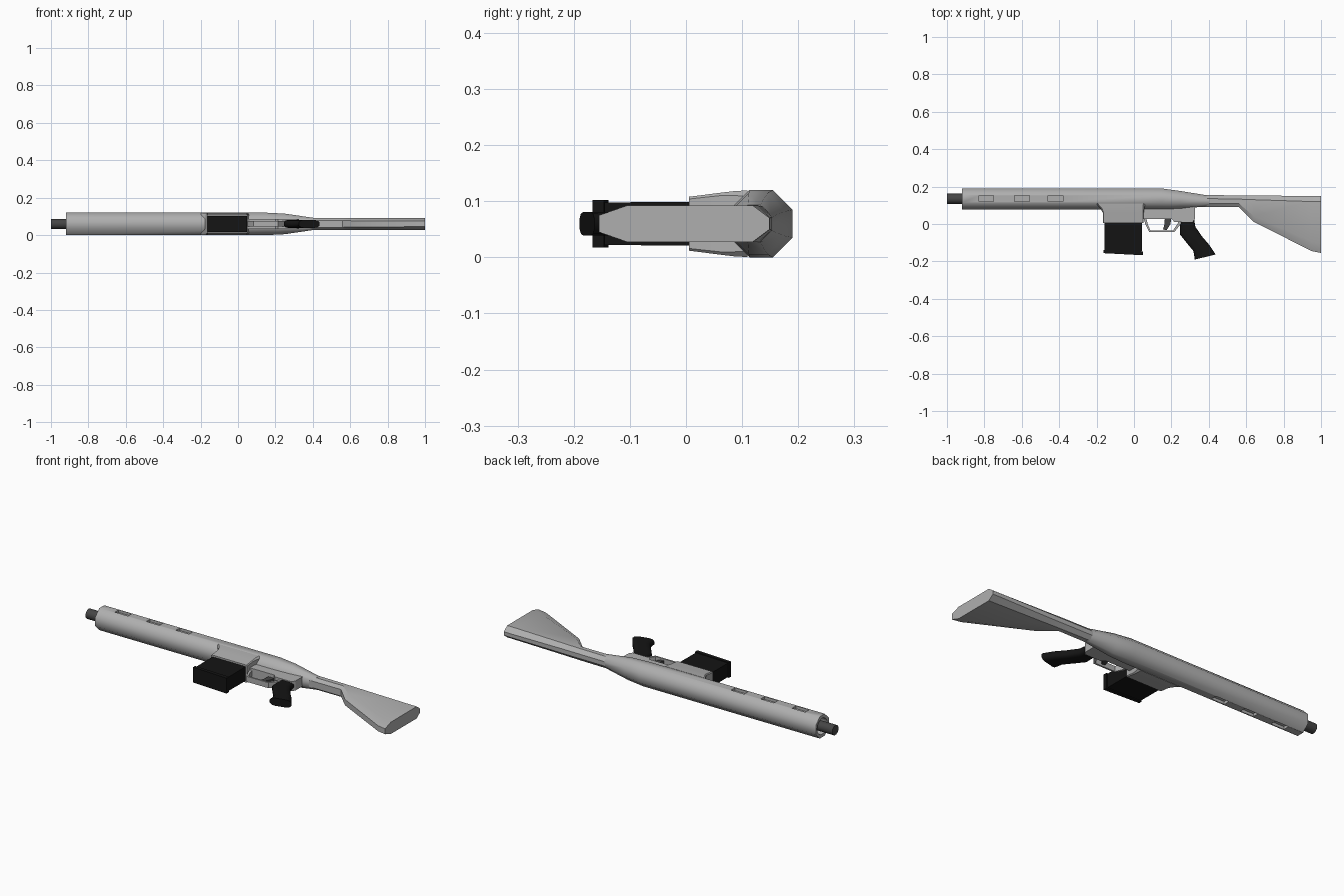
import bpy, bmesh, math
from mathutils import Vector, Matrix

if "Cube" in bpy.data.objects:
    bpy.data.objects.remove(bpy.data.objects["Cube"])

ZC = 0.06  # mid plane of the model lying on its side


def material(name, v):
    m = bpy.data.materials.new(name)
    m.diffuse_color = (v, v, v, 1)
    m.use_nodes = True
    m.node_tree.nodes["Principled BSDF"].inputs["Base Color"].default_value = m.diffuse_color
    return m


GREY = material("light_grey", 0.43)
STEEL = material("dark_steel", 0.06)
BLACK = material("black", 0.007)


def finish(name, bm, mat, angle=30):
    bmesh.ops.recalc_face_normals(bm, faces=bm.faces)
    mesh = bpy.data.meshes.new(name)
    bm.to_mesh(mesh)
    bm.free()
    mesh.materials.append(mat)
    ob = bpy.data.objects.new(name, mesh)
    bpy.context.collection.objects.link(ob)
    smooth(ob, angle)
    return ob


def smooth(ob, angle):
    bpy.ops.object.select_all(action='DESELECT')
    ob.select_set(True)
    bpy.context.view_layer.objects.active = ob
    bpy.ops.object.shade_smooth_by_angle(angle=math.radians(angle))


def loft(name, rings, mat, angle=30):
    bm = bmesh.new()
    vs = [[bm.verts.new(p) for p in r] for r in rings]
    n = len(vs[0])
    for a, b in zip(vs, vs[1:]):
        for i in range(n):
            j = (i + 1) % n
            bm.faces.new((a[i], a[j], b[j], b[i]))
    bm.faces.new(vs[0])
    bm.faces.new(vs[-1])
    return finish(name, bm, mat, angle)


def prism(name, pts, half, mat):
    return loft(name, [[(x, y, ZC + s * half) for x, y in pts] for s in (-1, 1)], mat)


def section(x, yb, yt, hw, hb, cb, ht, ct):
    """Chamfered cross-section at x: half widths at middle, bottom, top."""
    side = [(yb, hb), (yb + cb, hw), (yt - ct, hw), (yt, ht)]
    return [(x, y, ZC + w) for y, w in side] + [(x, y, ZC - w) for y, w in reversed(side)]


def rect(y, x0, x1, half, c=0.0):
    """Rectangle with cut corners, lying at height y."""
    pts = [(x0 + c, -half), (x1 - c, -half), (x1, -half + c), (x1, half - c),
           (x1 - c, half), (x0 + c, half), (x0, half - c), (x0, -half + c)]
    return [(x, y, ZC + z) for x, z in pts]


def rod(name, x0, x1, r, y, sides, mat):
    bm = bmesh.new()
    bmesh.ops.create_cone(bm, cap_ends=True, segments=sides, radius1=r, radius2=r, depth=x1 - x0,
                          matrix=Matrix.Translation(((x0 + x1) / 2, y, ZC)) @ Matrix.Rotation(math.pi / 2, 4, 'Y'))
    return finish(name, bm, mat, 50)


# Main body, tapering into the stock neck
body = loft("body", [
    section(-0.92, 0.078, 0.19, 0.06, 0.025, 0.035, 0.025, 0.035),
    section(0.15, 0.078, 0.19, 0.06, 0.025, 0.035, 0.025, 0.035),
    section(0.25, 0.082, 0.176, 0.055, 0.025, 0.03, 0.022, 0.03),
    section(0.40, 0.095, 0.152, 0.033, 0.018, 0.015, 0.012, 0.02)], GREY, 50)

# Open front end and recessed side slots
cutters = [rod("bore_cutter", -0.95, -0.87, 0.044, 0.135, 16, GREY)]
for x in (-0.79, -0.60, -0.42):
    for s in (-1, 1):
        bm = bmesh.new()
        bmesh.ops.create_cube(bm, size=1, matrix=Matrix.Translation((x, 0.136, ZC + s * 0.063))
                              @ Matrix.Diagonal((0.08, 0.034, 0.036, 1)))
        cutters.append(finish("slot_cutter", bm, GREY))
bpy.context.view_layer.objects.active = body
for c in cutters:
    c.hide_render = True
    mod = body.modifiers.new("cut", 'BOOLEAN')
    mod.operation = 'DIFFERENCE'
    mod.solver = 'EXACT'
    mod.object = c
    bpy.ops.object.modifier_apply(modifier=mod.name)
for c in cutters:
    bpy.data.objects.remove(c)
smooth(body, 50)

# Barrel
rod("barrel", -1.0, -0.86, 0.027, 0.135, 16, STEEL)

# Shoulder stock
loft("stock", [
    section(0.34, 0.092, 0.155, 0.032, 0.018, 0.018, 0.012, 0.018),
    section(0.56, 0.092, 0.153, 0.032, 0.018, 0.018, 0.012, 0.02),
    section(0.64, 0.012, 0.152, 0.032, 0.016, 0.03, 0.012, 0.022),
    section(0.95, -0.145, 0.150, 0.0325, 0.015, 0.05, 0.01, 0.03),
    section(1.0, -0.155, 0.149, 0.0325, 0.015, 0.05, 0.01, 0.03)], GREY)

# Magazine housing flaring up into the body
loft("magazine_housing", [
    rect(0.005, -0.167, 0.052, 0.048, 0.004),
    rect(0.06, -0.167, 0.052, 0.055, 0.005),
    rect(0.085, -0.18, 0.056, 0.058, 0.008),
    rect(0.11, -0.205, 0.06, 0.0595, 0.01)], GREY, 40)

# Magazine and its base plate
loft("magazine", [rect(0.03, -0.158, 0.043, 0.039), rect(-0.145, -0.158, 0.043, 0.038)], BLACK)
prism("magazine_base", [(-0.163, -0.138), (0.047, -0.146), (0.048, -0.167), (-0.163, -0.156)], 0.042, BLACK)

# Trigger housing above the guard and grip
prism("trigger_housing", [(0.04, 0.1), (0.04, 0.028), (0.20, 0.028), (0.215, 0.012),
                          (0.315, 0.012), (0.327, 0.03), (0.327, 0.1)], 0.026, GREY)

# Trigger guard loop
prism("trigger_guard", [(0.05, 0.035), (0.062, -0.005), (0.082, -0.044), (0.215, -0.044), (0.25, 0.0),
                        (0.25, 0.03), (0.235, 0.03), (0.235, 0.005), (0.208, -0.035), (0.088, -0.035),
                        (0.073, 0.0), (0.065, 0.035)], 0.015, GREY)

# Trigger
prism("trigger", [(0.165, 0.035), (0.20, 0.035), (0.195, 0.0), (0.175, -0.032),
                  (0.155, -0.03), (0.163, 0.0)], 0.008, STEEL)

# Pistol grip: rounded rings between front and rear edge points
rings = []
for f, r in [((0.247, 0.025), (0.322, 0.025)), ((0.245, -0.055), (0.328, -0.015)),
             ((0.285, -0.105), (0.365, -0.068)), ((0.318, -0.145), (0.405, -0.115)),
             ((0.325, -0.19), (0.437, -0.163))]:
    f, r = Vector(f), Vector(r)
    ring = []
    for t, w in [(0, 0.008), (0.1, 0.018), (0.25, 0.021), (0.75, 0.021), (0.9, 0.018), (1, 0.008)]:
        ring.append((*f.lerp(r, t), w))
    rings.append([(x, y, ZC + w) for x, y, w in ring] + [(x, y, ZC - w) for x, y, w in reversed(ring)])
loft("pistol_grip", rings, BLACK, 50)
